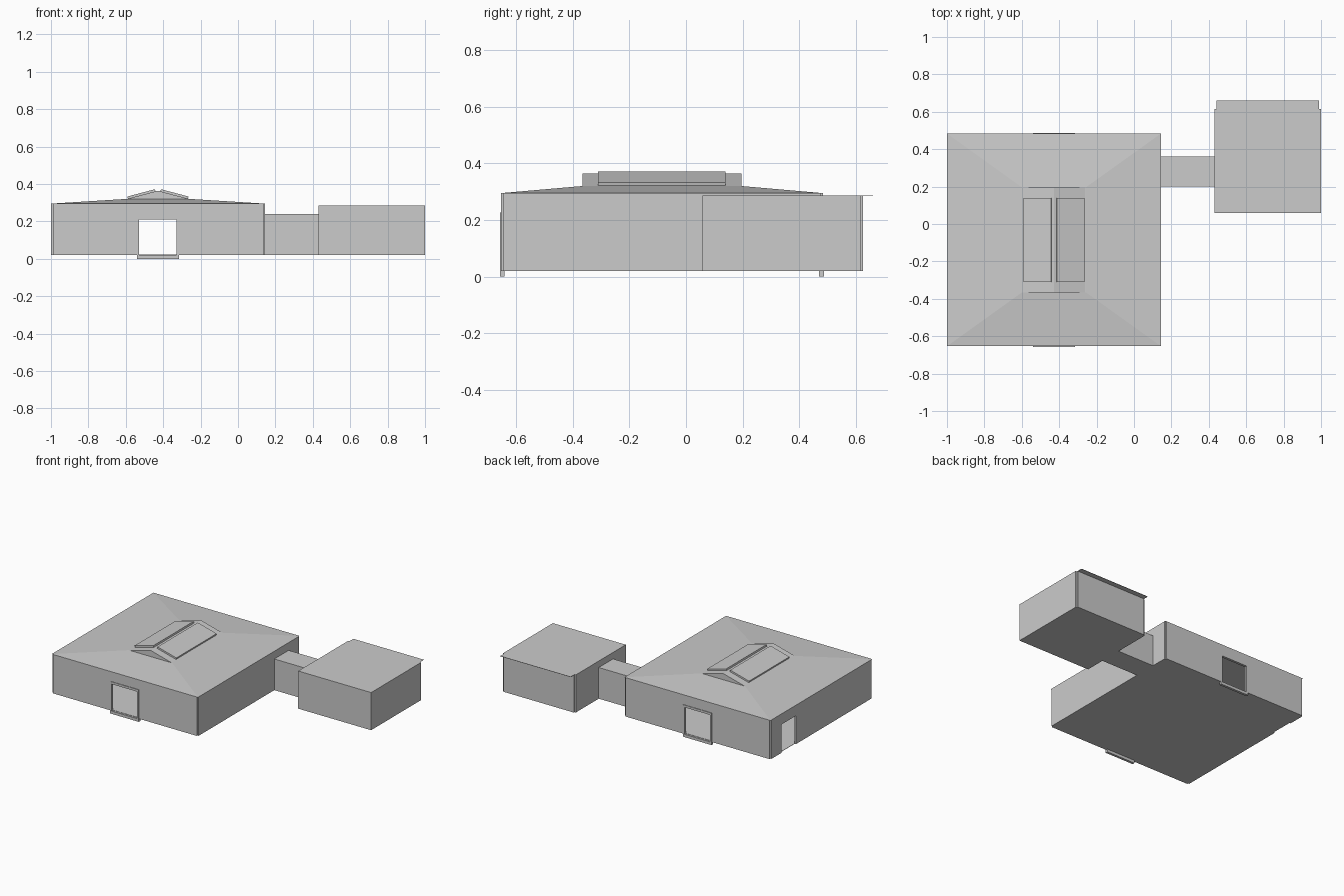
import bpy
import bmesh
from mathutils import Vector

cube = bpy.data.objects.get("Cube")
if cube:
    bpy.data.objects.remove(cube, do_unlink=True)

GREY = (0.6, 0.6, 0.6, 1.0)
mat = bpy.data.materials.new("plain_grey")
mat.use_nodes = True
mat.diffuse_color = GREY
mat.node_tree.nodes["Principled BSDF"].inputs["Base Color"].default_value = GREY


def finish(name, bm):
    bmesh.ops.recalc_face_normals(bm, faces=bm.faces)
    mesh = bpy.data.meshes.new(name)
    bm.to_mesh(mesh)
    bm.free()
    mesh.materials.append(mat)
    obj = bpy.data.objects.new(name, mesh)
    bpy.context.scene.collection.objects.link(obj)
    return obj


def prism(name, profile, axis, a, b):
    """Extrude a flat profile along x or y; profile is (across, height)."""
    bm = bmesh.new()
    pts = [(a, u, z) if axis == "x" else (u, a, z) for u, z in profile]
    face = bm.faces.new([bm.verts.new(p) for p in pts])
    new = bmesh.ops.extrude_face_region(bm, geom=[face])["geom"]
    shift = Vector((b - a, 0, 0)) if axis == "x" else Vector((0, b - a, 0))
    bmesh.ops.translate(bm, vec=shift, verts=[v for v in new if isinstance(v, bmesh.types.BMVert)])
    return finish(name, bm)


def box(name, x0, x1, y0, y1, z0, z1):
    return prism(name, [(x0, z0), (x1, z0), (x1, z1), (x0, z1)], "y", y0, y1)


def arch(u0, u1, z0, z1, o0, o1, oz):
    """Wall outline with a doorway open at the bottom."""
    return [(u0, z0), (o0, z0), (o0, oz), (o1, oz), (o1, z0), (u1, z0), (u1, z1), (u0, z1)]


# Main hall: inner footprint, thin outer walls, notched corners
X0, X1, Y0, Y1 = -0.99, 0.135, -0.644, 0.474
T = 0.009
BASE, EAVE = 0.02, 0.295
CX = -0.428
box("hall_floor", X0, X1, Y0, Y1, BASE, BASE + 0.002)
front_outline = arch(X0, X1, BASE, EAVE, CX - 0.1, CX + 0.1, 0.21)
side_outline = arch(Y0, Y1, BASE, EAVE, 0.2, 0.36, 0.22)
prism("front_wall", front_outline, "y", Y0 - T, Y0)
prism("back_wall", front_outline, "y", Y1, Y1 + T)
prism("right_wall", side_outline, "x", X0 - T, X0)
box("left_wall", X1, X1 + T, Y0, Y1, BASE, EAVE)

# Door frames with sills, front and back
for name, y in (("front", Y0 - T / 2), ("back", Y1 + T / 2)):
    ya, yb = y - 0.0085, y + 0.0085
    prism(name + "_door_frame", arch(CX - 0.112, CX + 0.112, BASE, 0.226, CX - 0.1, CX + 0.1, 0.21), "y", ya, yb)
    box(name + "_door_sill", CX - 0.112, CX + 0.112, ya, yb, 0, BASE)

# Shallow hipped roof
SX, SY0, SY1 = 0.17, -0.365, 0.195
bm = bmesh.new()
low = [bm.verts.new((x, y, EAVE)) for x, y in ((X0 - T, Y0 - T), (X1 + T, Y0 - T), (X1 + T, Y1 + T), (X0 - T, Y1 + T))]
top = [bm.verts.new((x, y, 0.32)) for x, y in ((CX - SX, SY0), (CX + SX, SY0), (CX + SX, SY1), (CX - SX, SY1))]
bm.faces.new(low)
bm.faces.new(top)
for i in range(4):
    j = (i + 1) % 4
    bm.faces.new((low[i], low[j], top[j], top[i]))
finish("hall_roof", bm)

# Gabled skylight with a raised panel on each slope
prism("skylight", [(CX - SX, 0.319), (CX + SX, 0.319), (CX, 0.364)], "y", SY0, SY1)
for name, s in (("right", -1), ("left", 1)):
    section = [(0.013, 0.36), (0.16, 0.32), (0.163, 0.333), (0.016, 0.372)]
    prism(name + "_skylight_panel", [(CX + s * d, z) for d, z in section], "y", -0.31, 0.14)

# Link passage and annex
box("passage", X1 + T, 0.43, 0.2, 0.36, BASE, 0.24)
box("annex", 0.43, 1.0, 0.058, 0.615, BASE, 0.286)
box("annex_back_wall", 0.44, 0.99, 0.615, 0.624, BASE, 0.286)
box("annex_eave", 0.44, 0.99, 0.62, 0.66, 0.284, 0.286)
